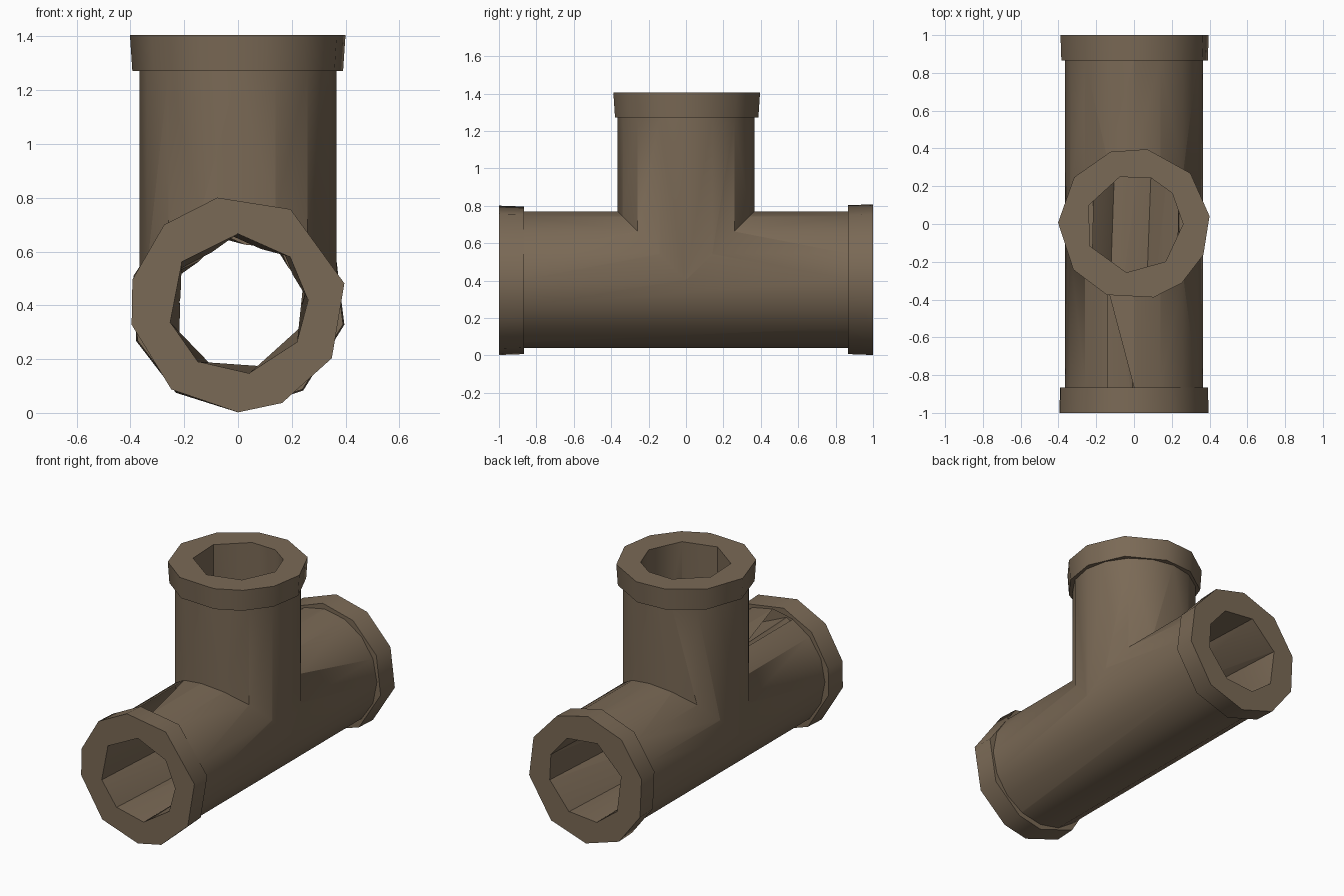
import bpy, bmesh, math

if "Cube" in bpy.data.objects:
    bpy.data.objects.remove(bpy.data.objects["Cube"])

AXIS_Z = 0.405      # height of the horizontal run's centre line
TOP = 1.405         # top of the branch

mat = bpy.data.materials.new("weathered brown metal")
mat.diffuse_color = (0.195, 0.142, 0.092, 1)
mat.use_nodes = True
mat.node_tree.nodes["Principled BSDF"].inputs["Base Color"].default_value = mat.diffuse_color


def prism(name, axis, sections):
    """Loft polygons (position, radius, angles in degrees) along y or z."""
    bm = bmesh.new()
    rings = []
    for pos, r, angles in sections:
        ring = []
        for a in angles:
            u = r * math.cos(math.radians(a))
            v = r * math.sin(math.radians(a))
            ring.append(bm.verts.new((u, pos, AXIS_Z + v) if axis == 'y' else (u, v, pos)))
        rings.append(ring)
    n = len(rings[0])
    for lo, hi in zip(rings, rings[1:]):
        for i in range(n):
            j = (i + 1) % n
            if sections[0][2] == sections[-1][2]:
                bm.faces.new((lo[i], lo[j], hi[j], hi[i]))
            else:
                bm.faces.new((lo[i], lo[j], hi[j]))
                bm.faces.new((lo[i], hi[j], hi[i]))
    bm.faces.new(rings[0])
    bm.faces.new(rings[-1])
    bmesh.ops.recalc_face_normals(bm, faces=bm.faces)
    me = bpy.data.meshes.new(name)
    bm.to_mesh(me)
    bm.free()
    me.materials.append(mat)
    ob = bpy.data.objects.new(name, me)
    bpy.context.collection.objects.link(ob)
    return ob


def combine(target, other, operation):
    bpy.context.view_layer.objects.active = target
    mod = target.modifiers.new(operation, 'BOOLEAN')
    mod.operation = operation
    mod.solver = 'EXACT'
    mod.object = other
    bpy.ops.object.modifier_apply(modifier=mod.name)
    bpy.data.objects.remove(other)


# uneven, hand-cut polygons for the collars and bores
round16 = [i * 22.5 for i in range(16)]
front_rim = [11, 61, 101, 133, 167, 191, 232, 270, 294, 330]
back_rim = [-11, 25, 60, 92, 128, 165, 200, 235, 270, 307]
top_rim = [6, 42, 80, 108, 142, 179, 217, 249, 285, 309, 336]
front_bore = [3, 42, 90, 143, 195, 235, 279, 327]
back_bore = [a + 18 for a in front_bore]
top_bore = [0, 39, 70, 107, 158, 207, 261, 310]

# horizontal run and vertical branch
tee = prism("pipe_tee", 'y', [(-0.95, 0.365, round16), (0.95, 0.365, round16)])
combine(tee, prism("branch", 'z', [(AXIS_Z, 0.366, round16), (1.35, 0.366, round16)]), 'UNION')

# collars on the three ends
collars = [
    ("front_collar", 'y', [(-1, 0.403, front_rim), (-0.865, 0.398, front_rim)]),
    ("back_collar", 'y', [(0.865, 0.398, back_rim), (1, 0.403, back_rim)]),
    ("top_collar", 'z', [(1.272, 0.393, top_rim), (TOP, 0.402, top_rim)]),
]
for c in collars:
    combine(tee, prism(*c), 'UNION')

# hollow bores through the run and down the branch
combine(tee, prism("run_bore", 'y', [(-1.05, 0.262, front_bore), (1.05, 0.262, back_bore)]), 'DIFFERENCE')
combine(tee, prism("branch_bore", 'z', [(AXIS_Z, 0.26, top_bore), (1.5, 0.26, top_bore)]), 'DIFFERENCE')

# smooth pipe walls, sharp rims
bpy.ops.object.select_all(action='DESELECT')
tee.select_set(True)
bpy.context.view_layer.objects.active = tee
bpy.ops.object.shade_smooth_by_angle(angle=math.radians(50))
